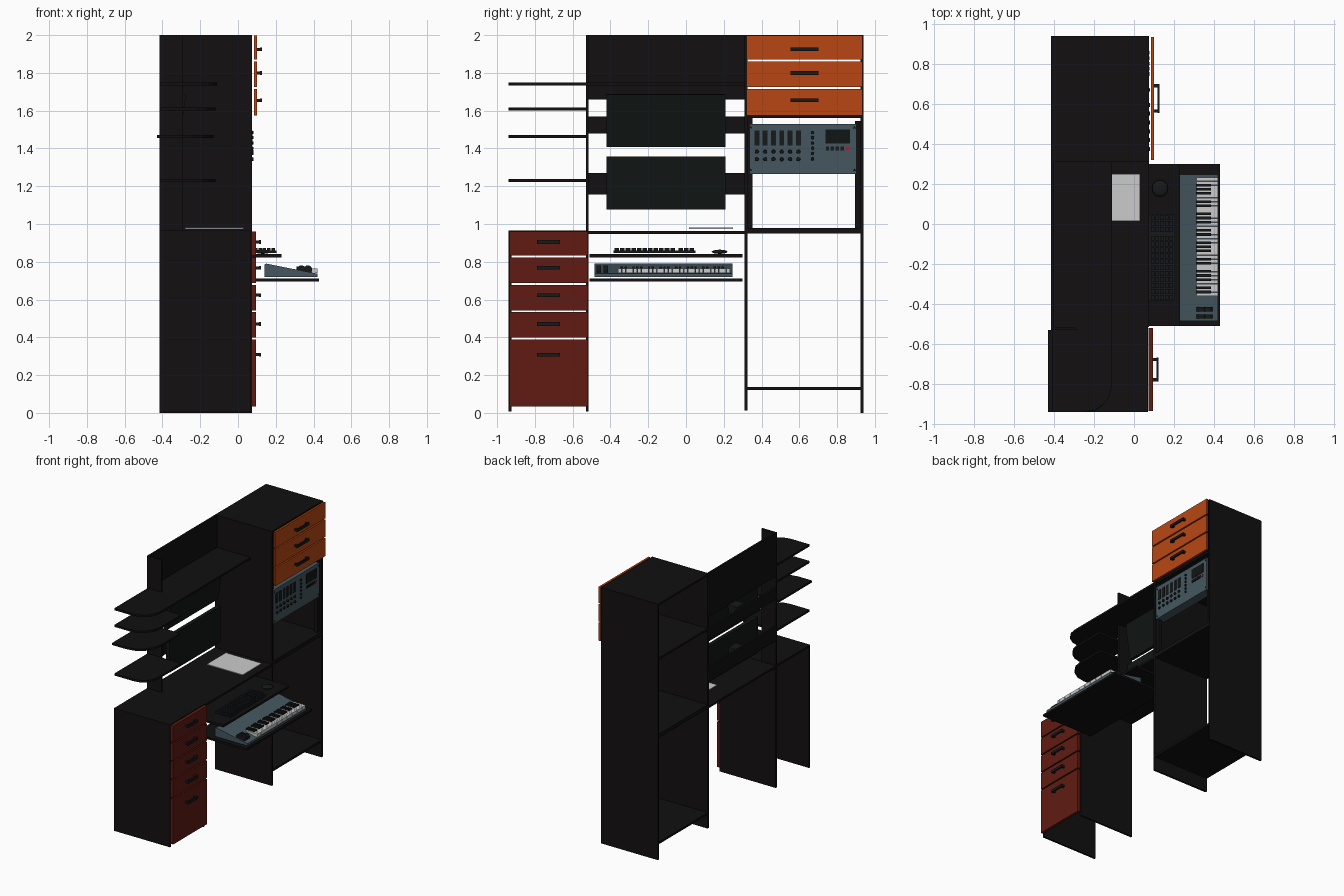
import bpy, bmesh, math
from mathutils import Matrix

if "Cube" in bpy.data.objects:
    bpy.data.objects.remove(bpy.data.objects["Cube"])


def mat(name, r, g, b):
    m = bpy.data.materials.new(name)
    m.diffuse_color = (r, g, b, 1)
    m.use_nodes = True
    m.node_tree.nodes["Principled BSDF"].inputs["Base Color"].default_value = m.diffuse_color
    return m


BLACK = mat("black_wood", 0.006, 0.005, 0.005)
DARK = mat("dark_plastic", 0.008, 0.009, 0.010)
SCREEN = mat("screen_dark", 0.005, 0.008, 0.007)
ORANGE = mat("orange_front", 0.48, 0.062, 0.007)
RED = mat("red_front", 0.115, 0.011, 0.006)
STEEL = mat("blue_grey", 0.06, 0.095, 0.115)
WHITE = mat("white", 0.6, 0.6, 0.6)
SIGNAL = mat("signal_red", 0.5, 0.01, 0.02)


def finish(name, bm, m):
    bmesh.ops.recalc_face_normals(bm, faces=bm.faces)
    me = bpy.data.meshes.new(name)
    bm.to_mesh(me)
    bm.free()
    me.materials.append(m)
    ob = bpy.data.objects.new(name, me)
    bpy.context.collection.objects.link(ob)
    return ob


def add_box(bm, x, y, z):
    size = [b - a for a, b in (x, y, z)]
    mid = [(a + b) / 2 for a, b in (x, y, z)]
    bmesh.ops.create_cube(bm, size=1, matrix=Matrix.Translation(mid) @ Matrix.Diagonal((*size, 1)))


def boxes(name, items, m):
    bm = bmesh.new()
    for it in items:
        add_box(bm, *it)
    return finish(name, bm, m)


def box(name, x, y, z, m=BLACK):
    return boxes(name, [(x, y, z)], m)


def prism(name, pts, axis, lo, hi, m):
    """Extrude a 2D outline: axis 'z' takes (x, y), axis 'y' takes (x, z)."""
    bm = bmesh.new()
    vs = [bm.verts.new((a, b, lo) if axis == 'z' else (a, lo, b)) for a, b in pts]
    f = bm.faces.new(vs)
    out = bmesh.ops.extrude_face_region(bm, geom=[f])
    d = (0, 0, hi - lo) if axis == 'z' else (0, hi - lo, 0)
    bmesh.ops.translate(bm, vec=d, verts=[v for v in out["geom"] if isinstance(v, bmesh.types.BMVert)])
    return finish(name, bm, m)


def knobs(name, places, x, depth, r, m):
    bm = bmesh.new()
    for y, z in places:
        bmesh.ops.create_cone(bm, cap_ends=True, segments=12, radius1=r, radius2=r * 0.85, depth=depth,
                              matrix=Matrix.Translation((x, y, z)) @ Matrix.Rotation(math.pi / 2, 4, 'Y'))
    return finish(name, bm, m)


def drawer(name, y, z, x, handle_z, hw, m):
    box(name + "_front", x, y, z, m)
    c, f = sum(y) / 2, x[1]
    boxes(name + "_handle", [((f + 0.017, f + 0.027), (c - hw, c + hw), (handle_z - 0.01, handle_z + 0.01))] +
          [((f, f + 0.018), (c + s * (hw - 0.01) - 0.008, c + s * (hw - 0.01) + 0.008),
            (handle_z - 0.008, handle_z + 0.008)) for s in (-1, 1)], DARK)


# Tall tower
box("tower_inner_side", (-0.415, 0.075), (0.31, 0.325), (0.012, 2.0))
box("tower_outer_side", (-0.415, 0.075), (0.925, 0.94), (0, 2.0))
for n, z0, z1 in (("top", 1.985, 2.0), ("drawer_floor", 1.56, 1.575),
                  ("middle_shelf", 0.95, 0.98), ("bottom_shelf", 0.12, 0.137)):
    box("tower_" + n, (-0.415, 0.075), (0.325, 0.925), (z0, z1))
for i, (z, h) in enumerate((((1.575, 1.715), 1.655), ((1.725, 1.86), 1.80), ((1.87, 1.997), 1.925))):
    drawer(f"tower_drawer_{i}", (0.32, 0.935), z, (0.085, 0.10), h, 0.073, ORANGE)
box("rack_rail_left", (0.035, 0.06), (0.325, 0.352), (0.98, 1.56))
box("rack_rail_right", (0.035, 0.06), (0.895, 0.925), (0.98, 1.545))

# Rack mixer with its controls
box("mixer_body", (0.0, 0.072), (0.335, 0.902), (1.265, 1.53), STEEL)
cols = [0.375 + i * 0.044 for i in range(6)]
boxes("mixer_faders", [((0.072, 0.076), (y - 0.013, y + 0.013), (1.415, 1.495)) for y in cols], DARK)
knobs("mixer_knobs", [(y, z) for y in cols for z in (1.383, 1.343)], 0.076, 0.01, 0.011, DARK)
knobs("mixer_side_knobs", [(0.67, 1.345 + i * 0.028) for i in range(6)], 0.076, 0.01, 0.009, DARK)
box("mixer_screen", (0.072, 0.075), (0.738, 0.868), (1.425, 1.5), SCREEN)
boxes("mixer_buttons", [((0.072, 0.078), (y, y + 0.018), (1.39, 1.41)) for y in (0.74, 0.766, 0.792, 0.818)], DARK)
box("mixer_red_button", (0.072, 0.078), (0.846, 0.864), (1.39, 1.41), SIGNAL)
knobs("mixer_screws", [(y, z) for y in (0.345, 0.892) for z in (1.285, 1.51)], 0.073, 0.004, 0.006, DARK)

# Low drawer unit
for n, y in (("outer", (-0.94, -0.925)), ("inner", (-0.53, -0.515))):
    box("cabinet_side_" + n, (-0.415, 0.07), y, (0.008, 0.965))
box("cabinet_top", (-0.415, 0.07), (-0.925, -0.53), (0.95, 0.965))
for i, (z, h) in enumerate((((0.035, 0.388), 0.308), ((0.398, 0.533), 0.47), ((0.543, 0.678), 0.623),
                            ((0.688, 0.822), 0.768), ((0.832, 0.96), 0.904))):
    drawer(f"cabinet_drawer_{i}", (-0.935, -0.52), z, (0.072, 0.095), h, 0.06, RED)

# Desk top and sliding trays
box("desk_top", (-0.415, 0.075), (-0.515, 0.31), (0.947, 0.963))
box("upper_tray", (-0.1, 0.23), (-0.51, 0.30), (0.823, 0.84))
box("lower_tray", (-0.02, 0.43), (-0.51, 0.30), (0.695, 0.712))
box("desk_pad", (-0.28, 0.03), (0.015, 0.25), (0.974, 0.981), WHITE)

# Hutch: back panel, end panel, rails
box("hutch_back", (-0.415, -0.40), (-0.53, 0.31), (1.66, 2.0))
box("hutch_end", (-0.415, -0.29), (-0.53, -0.517), (0.963, 2.0))
for n, z in (("upper", (1.48, 1.57)), ("lower", (1.155, 1.27))):
    box("monitor_rail_" + n, (-0.415, -0.40), (-0.52, 0.31), z)

# Shelves with rounded outer corner
for i, (z, y1, x0, x1, r) in enumerate(((1.74, 0.31, -0.41, -0.11, 0.14), (1.61, -0.53, -0.41, -0.12, 0.16),
                                        (1.463, -0.53, -0.43, -0.13, 0.18), (1.23, -0.53, -0.41, -0.12, 0.12))):
    y0 = -0.94
    arc = [(x1 - r + r * math.sin(t * math.pi / 8), y0 + r - r * math.cos(t * math.pi / 8)) for t in range(5)]
    prism(f"hutch_shelf_{i}", [(x0, y1), (x0, y0)] + arc + [(x1, y1)], 'z', z - 0.008, z + 0.008, BLACK)

# Two monitors on short arms
for n, z, h, tilt in (("upper", 1.548, 0.28, 0.14), ("lower", 1.217, 0.28, 0.0)):
    ob = box("monitor_" + n, (-0.015, 0.015), (-0.315, 0.315), (-h / 2, h / 2), SCREEN)
    ob.location = (-0.31, -0.107, z)
    ob.rotation_euler.y = tilt
    box("monitor_arm_" + n, (-0.40, -0.315), (-0.15, -0.06), (z - 0.04, z + 0.04), DARK)

# Computer keyboard and mouse
box("typing_board", (0.075, 0.205), (-0.385, 0.05), (0.847, 0.86), DARK)
keys = []
for r in range(5):
    for c in range(14):
        y, x = -0.378 + c * 0.0295 + (0.014 if c > 10 else 0), 0.085 + r * 0.023
        keys.append(((x, x + 0.018), (y, y + 0.024), (0.86, 0.873)))
boxes("typing_keys", keys, DARK)
bm = bmesh.new()
bmesh.ops.create_uvsphere(bm, u_segments=16, v_segments=8, radius=1,
                          matrix=Matrix.Translation((0.13, 0.178, 0.853)) @ Matrix.Diagonal((0.04, 0.042, 0.011, 1)))
mouse = finish("mouse", bm, DARK)
for p in mouse.data.polygons:
    p.use_smooth = True

# Music keyboard: wedge body, piano keys, wheels
prism("piano_body", [(0.14, 0.72), (0.42, 0.72), (0.42, 0.737), (0.15, 0.79), (0.14, 0.785)],
      'y', -0.485, 0.247, STEEL)
n, w = 29, 0.595 / 29
boxes("white_piano_keys", [((0.315, 0.42), (-0.36 + i * w, -0.36 + i * w + w * 0.92), (0.74, 0.765))
                           for i in range(n)], WHITE)
boxes("black_piano_keys", [((0.31, 0.385), (-0.36 + i * w - 0.0065, -0.36 + i * w + 0.0065), (0.745, 0.776))
                           for i in range(1, n) if i % 7 not in (0, 3)], DARK)
bm = bmesh.new()
for x in (0.335, 0.37):
    for y in (-0.462, -0.425):
        bmesh.ops.create_cone(bm, cap_ends=True, segments=16, radius1=0.023, radius2=0.023, depth=0.022,
                              matrix=Matrix.Translation((x, y, 0.758)) @ Matrix.Rotation(math.pi / 2, 4, 'X'))
finish("piano_wheels", bm, DARK)
